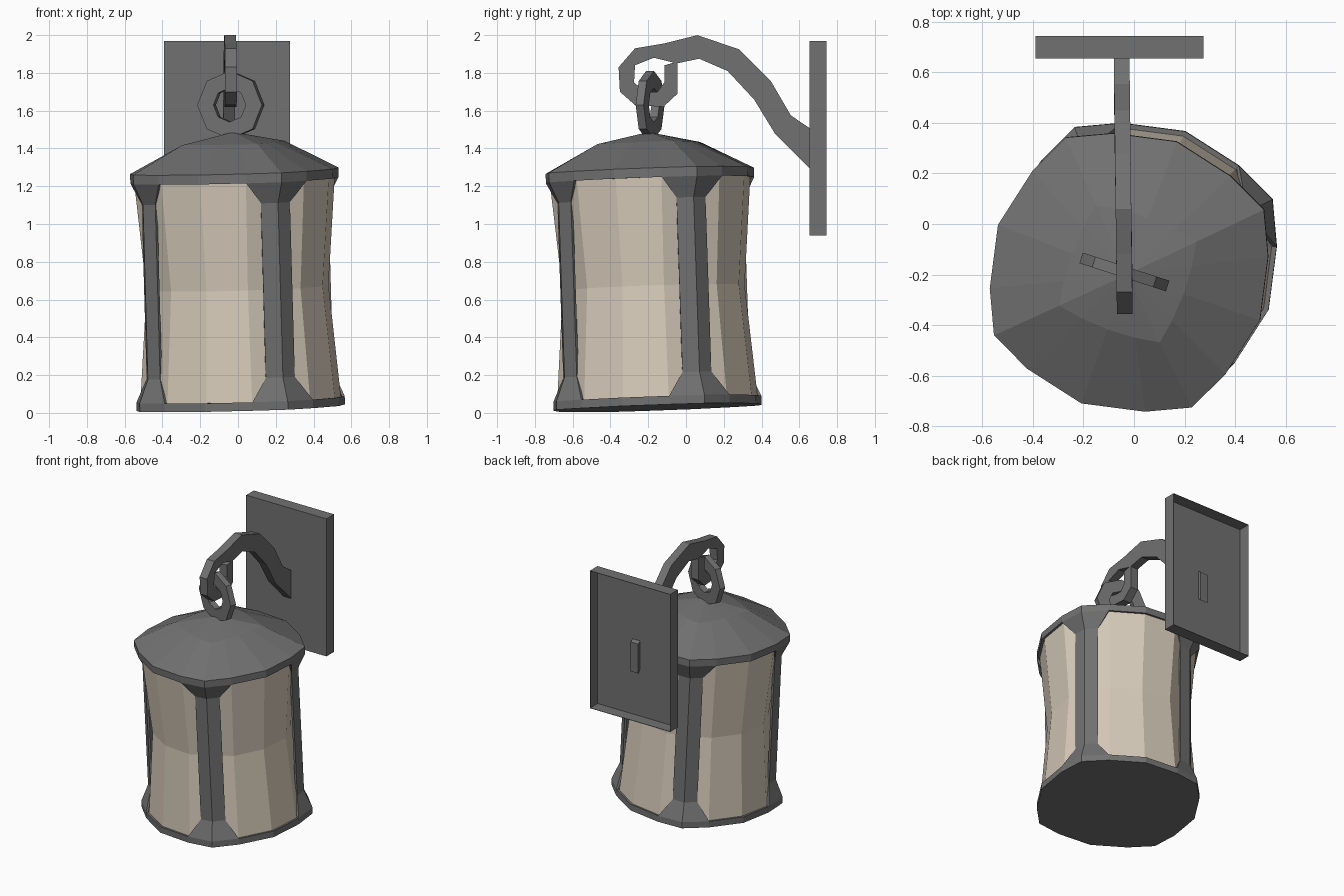
import bpy, bmesh, math
from mathutils import Vector, Matrix

old = bpy.data.objects.get("Cube")
if old:
    bpy.data.objects.remove(old, do_unlink=True)


def material(name, rgb):
    m = bpy.data.materials.new(name)
    m.use_nodes = True
    m.diffuse_color = (*rgb, 1)
    bsdf = m.node_tree.nodes["Principled BSDF"]
    bsdf.inputs["Base Color"].default_value = (*rgb, 1)
    bsdf.inputs["Roughness"].default_value = 0.8
    return m


METAL = material("dark grey metal", (0.165, 0.165, 0.165))
GLASS = material("cream glass", (0.67, 0.59, 0.485))


def finish(bm, name, mat, matrix=None, thickness=0):
    mesh = bpy.data.meshes.new(name)
    bm.to_mesh(mesh)
    bm.free()
    mesh.materials.append(mat)
    ob = bpy.data.objects.new(name, mesh)
    bpy.context.collection.objects.link(ob)
    if matrix:
        ob.matrix_world = matrix
    if thickness:
        mod = ob.modifiers.new("thickness", "SOLIDIFY")
        mod.thickness = thickness
        mod.offset = -1
    return ob


# The lantern hangs slightly tilted
TILT = Vector((0, 0, 1)).rotation_difference(Vector((-0.035, -0.042, 1.25)))
LANTERN = Matrix.Translation((0.015, -0.15, 0.028)) @ TILT.to_matrix().to_4x4()
ANGLES = (0, 18.5, 45, 71.5)
POST_ANGLE = 25


def vert(bm, r, deg, z):
    a = math.radians(POST_ANGLE + deg)
    return bm.verts.new((r * math.cos(a), r * math.sin(a), z))


def ring(bm, corner, side, middle, z):
    """Sixteen vertices: four post corners with three points between each."""
    radii = (corner, side, middle, side)
    return [vert(bm, r, 90 * q + a, z) for q in range(4) for r, a in zip(radii, ANGLES)]


def bridge(bm, low, high):
    n = len(low)
    for i in range(n):
        j = (i + 1) % n
        bm.faces.new((low[i], low[j], high[j], high[i]))


RIM = (0.59, 0.555, 0.552)
Z_BASE, Z_SILL, Z_LINTEL, Z_EAVE = 0.0, 0.045, 1.205, 1.255

# Frame: two rims joined by four flared corner posts
bm = bmesh.new()
base, sill, lintel, eave = [ring(bm, *RIM, z) for z in (Z_BASE, Z_SILL, Z_LINTEL, Z_EAVE)]
bridge(bm, base, sill)
bridge(bm, lintel, eave)
for q in range(4):
    rows = [[sill[(4 * q + d) % 16] for d in (-1, 0, 1)]]
    for z in (0.17, 1.095):
        rows.append([vert(bm, r, 90 * q + a, z)
                     for r, a in ((0.513, -9.5), (0.538, 0), (0.513, 9.5))])
    rows.append([lintel[(4 * q + d) % 16] for d in (-1, 0, 1)])
    for low, high in zip(rows, rows[1:]):
        for i in range(2):
            bm.faces.new((low[i], low[i + 1], high[i + 1], high[i]))
finish(bm, "lantern_frame", METAL, LANTERN, 0.015)

# Base plate
bm = bmesh.new()
low, high = ring(bm, *RIM, Z_BASE), ring(bm, *RIM, Z_SILL - 0.005)
bridge(bm, low, high)
bm.faces.new(low[::-1])
bm.faces.new(high)
finish(bm, "base_plate", METAL, LANTERN)

# Roof: eave, squarish shoulder and a low peak
bm = bmesh.new()
under, edge = ring(bm, *RIM, Z_LINTEL + 0.005), ring(bm, *RIM, Z_EAVE)
shoulder = ring(bm, 0.30, 0.255, 0.235, 1.402)
peak = bm.verts.new((0, 0, 1.46))
bridge(bm, under, edge)
bridge(bm, edge, shoulder)
for i in range(16):
    bm.faces.new((shoulder[i], shoulder[(i + 1) % 16], peak))
bm.faces.new(under[::-1])
finish(bm, "roof", METAL, LANTERN)

# Glass: a faceted sleeve pinched at mid height
bm = bmesh.new()
rings = [ring(bm, *r) for r in ((0.52, 0.535, 0.532, 0.035), (0.465, 0.485, 0.48, 0.635),
                                (0.52, 0.535, 0.532, 1.215))]
for low, high in zip(rings, rings[1:]):
    bridge(bm, low, high)
finish(bm, "glass_sleeve", GLASS, LANTERN)

# Hanging ring: octagon with a square section
bm = bmesh.new()
loops = []
for r, y in ((0.18, -0.022), (0.18, 0.022), (0.09, 0.022), (0.09, -0.022)):
    loops.append([bm.verts.new((r * math.cos(k * math.pi / 4), y, r * math.sin(k * math.pi / 4)))
                  for k in range(8)])
for i in range(4):
    bridge(bm, loops[i], loops[(i + 1) % 4])
bmesh.ops.recalc_face_normals(bm, faces=bm.faces)
finish(bm, "hanging_ring", METAL,
       Matrix.Translation((-0.038, -0.19, 1.63)) @ Matrix.Rotation(math.radians(-18), 4, "Z"))

# Bracket arm: outer and inner edge points (y, z) from the wall to the curled tip
ARM = [((0.68, 1.49), (0.68, 1.27)), ((0.555, 1.575), (0.47, 1.48)),
       ((0.45, 1.755), (0.36, 1.66)), ((0.28, 1.925), (0.22, 1.81)),
       ((0.06, 2.0), (0.07, 1.875)), ((-0.12, 1.955), (-0.05, 1.85)),
       ((-0.27, 1.93), (-0.17, 1.88)), ((-0.357, 1.83), (-0.27, 1.84)),
       ((-0.35, 1.7), (-0.275, 1.75)), ((-0.27, 1.63), (-0.22, 1.7)),
       ((-0.12, 1.62), (-0.15, 1.7)), ((-0.045, 1.69), (-0.115, 1.75)),
       ((-0.045, 1.86), (-0.115, 1.84))]
bm = bmesh.new()
sections = []
for outer, inner in ARM:
    mid = -0.041 - 0.012 * outer[0]
    sections.append([bm.verts.new((mid + s * 0.031, *p))
                     for p, s in ((outer, -1), (outer, 1), (inner, 1), (inner, -1))])
for a, b in zip(sections, sections[1:]):
    bridge(bm, a, b)
bm.faces.new(sections[0])
bm.faces.new(sections[-1])
bmesh.ops.recalc_face_normals(bm, faces=bm.faces)
finish(bm, "bracket_arm", METAL)

# Wall plate: shallow box open at the back
bm = bmesh.new()
bmesh.ops.create_cube(bm, size=1)
back = [f for f in bm.faces if f.normal.y > 0.9]
bmesh.ops.delete(bm, geom=back, context="FACES_ONLY")
bmesh.ops.scale(bm, vec=(0.665, 0.09, 1.03), verts=bm.verts)
bmesh.ops.translate(bm, vec=(-0.058, 0.7, 1.455), verts=bm.verts)
finish(bm, "wall_plate", METAL, None, 0.004)
